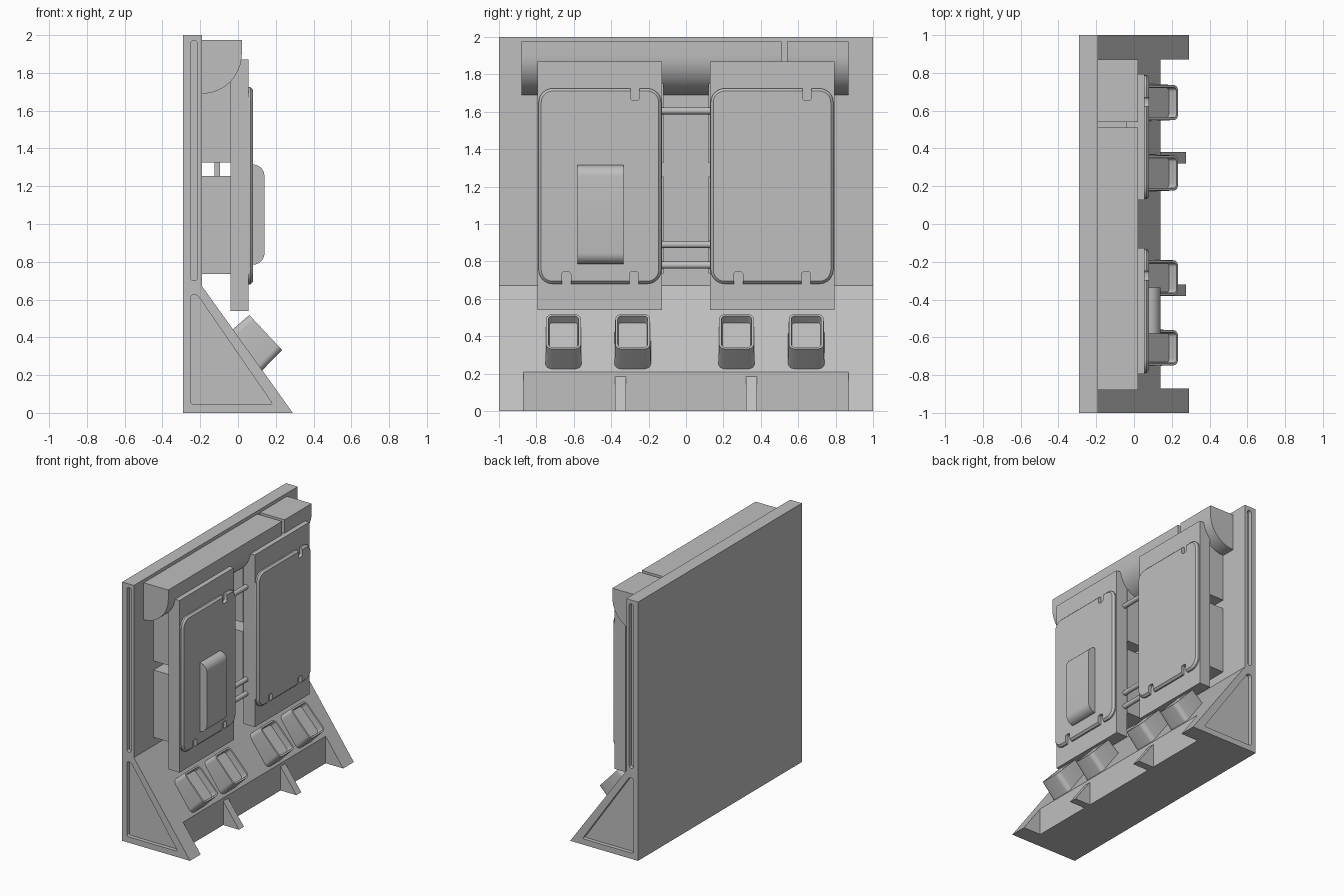
import bpy, bmesh, math
from mathutils import Vector

cube = bpy.data.objects.get("Cube")
if cube:
    bpy.data.objects.remove(cube, do_unlink=True)

grey = bpy.data.materials.new("plain grey")
grey.use_nodes = True
COLOUR = (0.52, 0.52, 0.52, 1)
grey.diffuse_color = COLOUR
grey.node_tree.nodes["Principled BSDF"].inputs["Base Color"].default_value = COLOUR

PLACE = {"x": lambda a, b, t: (t, a, b),   # profile in y, z
         "y": lambda a, b, t: (a, t, b),   # profile in x, z
         "z": lambda a, b, t: (a, b, t)}   # profile in x, y


def rect(a0, a1, b0, b1):
    return [(a0, b0), (a1, b0), (a1, b1), (a0, b1)]


def prism(name, axis, profile, lo, hi, radius=0, corner=lambda p: True,
          chamfer=0, taper=1, recess=None):
    """Extrude a profile along an axis, rounding corners and finishing the far end."""
    put, i = PLACE[axis], "xyz".index(axis)
    bm = bmesh.new()
    low = [bm.verts.new(put(a, b, lo)) for a, b in profile]
    high = [bm.verts.new(put(a * taper, b * taper, hi)) for a, b in profile]
    n = len(profile)
    bm.faces.new(low)
    bm.faces.new(high)
    for k in range(n):
        j = (k + 1) % n
        bm.faces.new((low[k], low[j], high[j], high[k]))
    bmesh.ops.recalc_face_normals(bm, faces=bm.faces)
    if radius:
        edges = [bm.edges.get((low[k], high[k])) for k in range(n) if corner(profile[k])]
        bmesh.ops.bevel(bm, geom=edges, offset=radius, segments=6, profile=0.5, affect="EDGES")
    if chamfer or recess:
        end = max(bm.faces, key=lambda f: f.calc_center_median()[i])
        if chamfer:
            bmesh.ops.bevel(bm, geom=list(end.edges), offset=chamfer, segments=1,
                            profile=0.5, affect="EDGES")
        else:
            rim, depth = recess
            bmesh.ops.inset_region(bm, faces=[end], thickness=rim)
            bmesh.ops.inset_region(bm, faces=[end], thickness=0.004, depth=-depth)
    bmesh.ops.recalc_face_normals(bm, faces=bm.faces)
    mesh = bpy.data.meshes.new(name)
    bm.to_mesh(mesh)
    bm.free()
    mesh.materials.append(grey)
    obj = bpy.data.objects.new(name, mesh)
    bpy.context.collection.objects.link(obj)
    return obj


def activate(obj):
    bpy.ops.object.select_all(action="DESELECT")
    obj.select_set(True)
    bpy.context.view_layer.objects.active = obj


def smooth(obj):
    activate(obj)
    bpy.ops.object.shade_smooth_by_angle(angle=math.radians(35))


def carve(obj, cutters):
    activate(obj)
    for cutter in cutters:
        cutter.hide_render = True
        mod = obj.modifiers.new("cut", "BOOLEAN")
        mod.operation, mod.solver, mod.object = "DIFFERENCE", "EXACT", cutter
        bpy.ops.object.modifier_apply(modifier=mod.name)
        bpy.data.objects.remove(cutter, do_unlink=True)


# Upright back wall with its sloping foot, carved at the front and both ends
frame = prism("wall_and_foot", "y",
              [(-0.29, 0), (0.29, 0), (-0.19, 0.67), (-0.19, 2), (-0.29, 2)], -1, 1)
cutters = [prism("foot_cutter", "y", rect(0.14, 0.4, -0.1, 0.4), -0.87, 0.87)]
for lo, hi in ((-1.1, -0.97), (0.97, 1.1)):
    cutters.append(prism("triangle_cutter", "y",
                         [(-0.25, 0.045), (0.185, 0.045), (-0.215, 0.625), (-0.25, 0.625)],
                         lo, hi, radius=0.015))
    cutters.append(prism("slot_cutter", "y", rect(-0.25, -0.215, 0.7, 1.97), lo, hi, radius=0.015))
carve(frame, cutters)
smooth(frame)

# Ribs under the front of the foot
for side in (-1, 1):
    prism("foot_rib", "y", [(0.13, 0), (0.275, 0), (0.14, 0.185), (0.13, 0.185)],
          side * 0.35 - 0.03, side * 0.35 + 0.03)

# Header with a rounded underside, in two lengths
curve = [(-0.19 + 0.21 * math.cos(t), 1.90 - 0.21 * math.sin(t))
         for t in (k * math.pi / 24 for k in range(13))]
for name, lo, hi in (("header_long", -0.88, 0.51), ("header_short", 0.54, 0.87)):
    smooth(prism(name, "y", [(-0.19, 1.975), (0.02, 1.975)] + curve, lo, hi))

# Two hanging panels, each with a cover plate and spacers behind
for side in (-1, 1):
    mid = side * 0.46
    prism("panel", "x", rect(mid - 0.333, mid + 0.333, 0.54, 1.87), -0.04, 0.055)

    plate = prism("cover_plate", "x", rect(mid - 0.328, mid + 0.328, 0.68, 1.725),
                  0.05, 0.08, radius=0.075, chamfer=0.014)
    notches = [(0.187, 1.66, 1.8), (-0.18, 0.6, 0.745), (0.182, 0.6, 0.745)]
    carve(plate, [prism("notch_cutter", "x",
                        rect(mid + d - 0.024, mid + d + 0.024, z0, z1),
                        0.04, 0.1, radius=0.015) for d, z0, z1 in notches])
    smooth(plate)

    for z0, z1 in ((0.735, 1.255), (1.325, 1.75)):
        prism("spacer_block", "y", rect(-0.19, -0.04, z0, z1),
              min(side * 0.12, side * 0.76), max(side * 0.12, side * 0.76))
    prism("spacer_post", "z", rect(-0.125, -0.095, mid - 0.015, mid + 0.015), 1.24, 1.34)

# Rounded pull handle on one panel
smooth(prism("handle", "y", rect(0.07, 0.14, 0.785, 1.315), -0.58, -0.335,
             radius=0.06, corner=lambda p: p[0] > 0.1))

# Rods joining the panels
for z in (0.78, 0.89, 1.605):
    ring = [(-0.02 + 0.019 * math.cos(k * math.pi / 6), z + 0.019 * math.sin(k * math.pi / 6))
            for k in range(12)]
    smooth(prism("link_rod", "y", ring, -0.15, 0.15))

# Tilted hollow sockets on the slope
for y in (-0.655, -0.285, 0.27, 0.643):
    socket = prism("socket", "z", rect(-0.137, 0.137, -0.1, 0.1), -0.25, 0,
                   radius=0.035, taper=0.93, recess=(0.013, 0.05))
    socket.rotation_euler.y = math.radians(47)
    socket.location = Vector((0.147, y, 0.425))
    smooth(socket)
